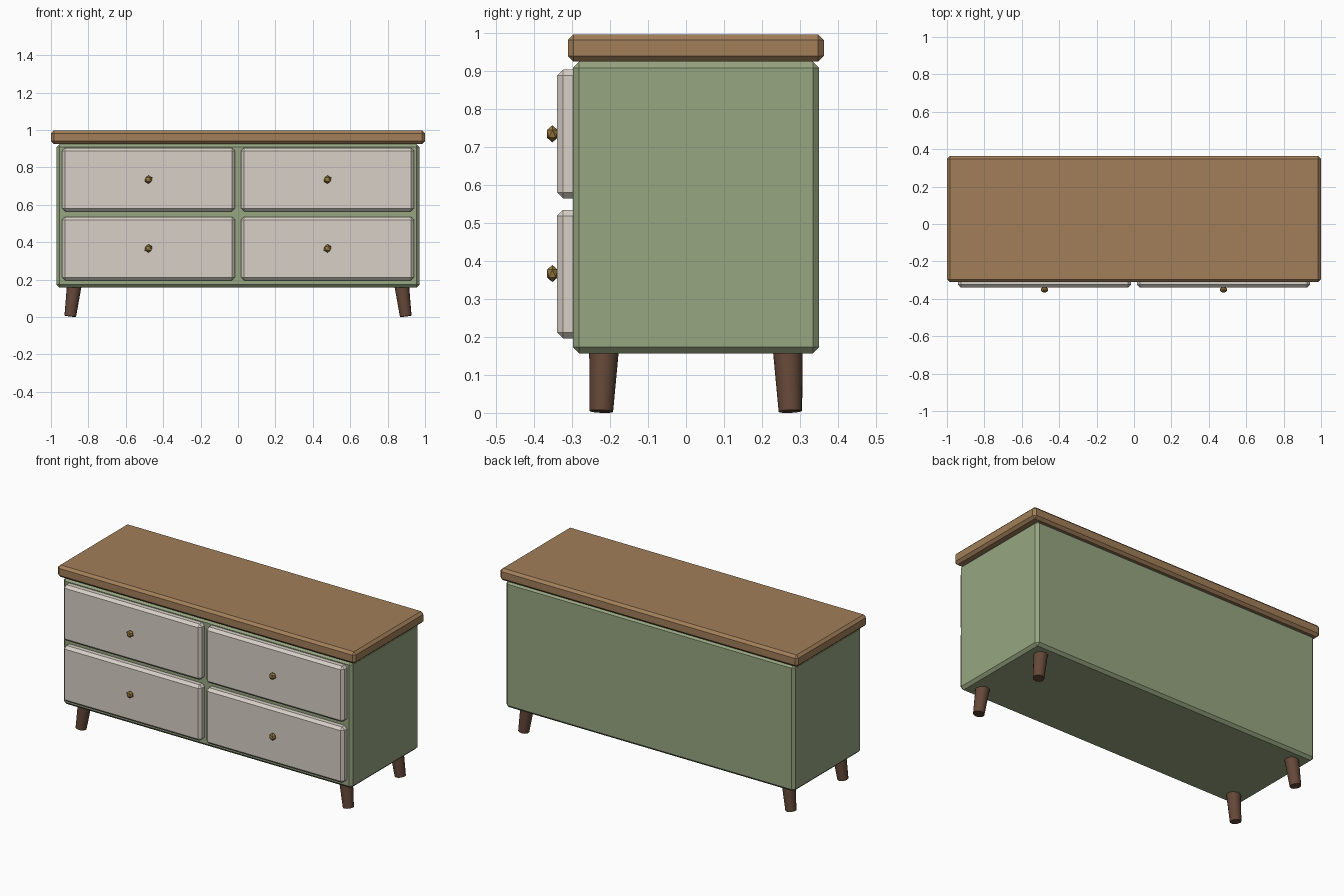
import bpy
from mathutils import Vector

if "Cube" in bpy.data.objects:
    bpy.data.objects.remove(bpy.data.objects["Cube"])


def material(name, rgb):
    m = bpy.data.materials.new(name)
    m.diffuse_color = (*rgb, 1)
    m.use_nodes = True
    m.node_tree.nodes["Principled BSDF"].inputs["Base Color"].default_value = m.diffuse_color
    return m


wood = material("oak", (0.36, 0.21, 0.10))
green = material("sage_paint", (0.31, 0.38, 0.22))
cream = material("cream_paint", (0.69, 0.63, 0.57))
dark = material("dark_wood", (0.13, 0.065, 0.04))
brass = material("brass", (0.32, 0.20, 0.05))


def finish(name, mat):
    ob = bpy.context.object
    ob.name = name
    ob.data.materials.append(mat)
    return ob


def box(name, lo, hi, bevel, mat):
    """Chamfered box between two corners."""
    lo, hi = Vector(lo), Vector(hi)
    bpy.ops.mesh.primitive_cube_add(size=1, location=(lo + hi) / 2)
    ob = finish(name, mat)
    ob.scale = hi - lo
    bpy.ops.object.transform_apply(location=False, rotation=False, scale=True)
    mod = ob.modifiers.new("chamfer", "BEVEL")
    mod.width = bevel
    mod.segments = 1
    return ob


def leg(name, top, bottom, r_top, r_bottom):
    """Tapered leg leaning from top to bottom."""
    top, bottom = Vector(top), Vector(bottom)
    axis = top - bottom
    bpy.ops.mesh.primitive_cone_add(vertices=16, radius1=r_bottom, radius2=r_top,
                                    depth=axis.length, location=(top + bottom) / 2)
    ob = finish(name, dark)
    ob.rotation_euler = Vector((0, 0, 1)).rotation_difference(axis).to_euler()
    bpy.ops.object.shade_smooth_by_angle()


# Carcass and overhanging top
box("body", (-0.97, -0.298, 0.157), (0.97, 0.35, 0.925), 0.016, green)
box("top", (-1.0, -0.311, 0.925), (1.0, 0.363, 0.997), 0.015, wood)

# Drawer fronts with faceted knobs
for side, sx in (("left", -1), ("right", 1)):
    for row, z0, z1, zk in (("lower", 0.196, 0.535, 0.367), ("upper", 0.565, 0.904, 0.735)):
        x0, x1 = sorted((sx * 0.016, sx * 0.941))
        box(f"{row}_{side}_drawer", (x0, -0.34, z0), (x1, -0.26, z1), 0.016, cream)
        bpy.ops.mesh.primitive_ico_sphere_add(subdivisions=1, radius=0.0225,
                                              location=(sx * 0.4785, -0.352, zk))
        finish(f"{row}_{side}_knob", brass).scale.y = 0.75

# Splayed tapered legs
for side, sx in (("left", -1), ("right", 1)):
    for end, sy in (("front", -1), ("back", 1)):
        leg(f"{end}_{side}_leg",
            (sx * 0.876, 0.026 + sy * 0.242, 0.165),
            (sx * 0.897, 0.026 + sy * 0.249, 0.004), 0.039, 0.031)
